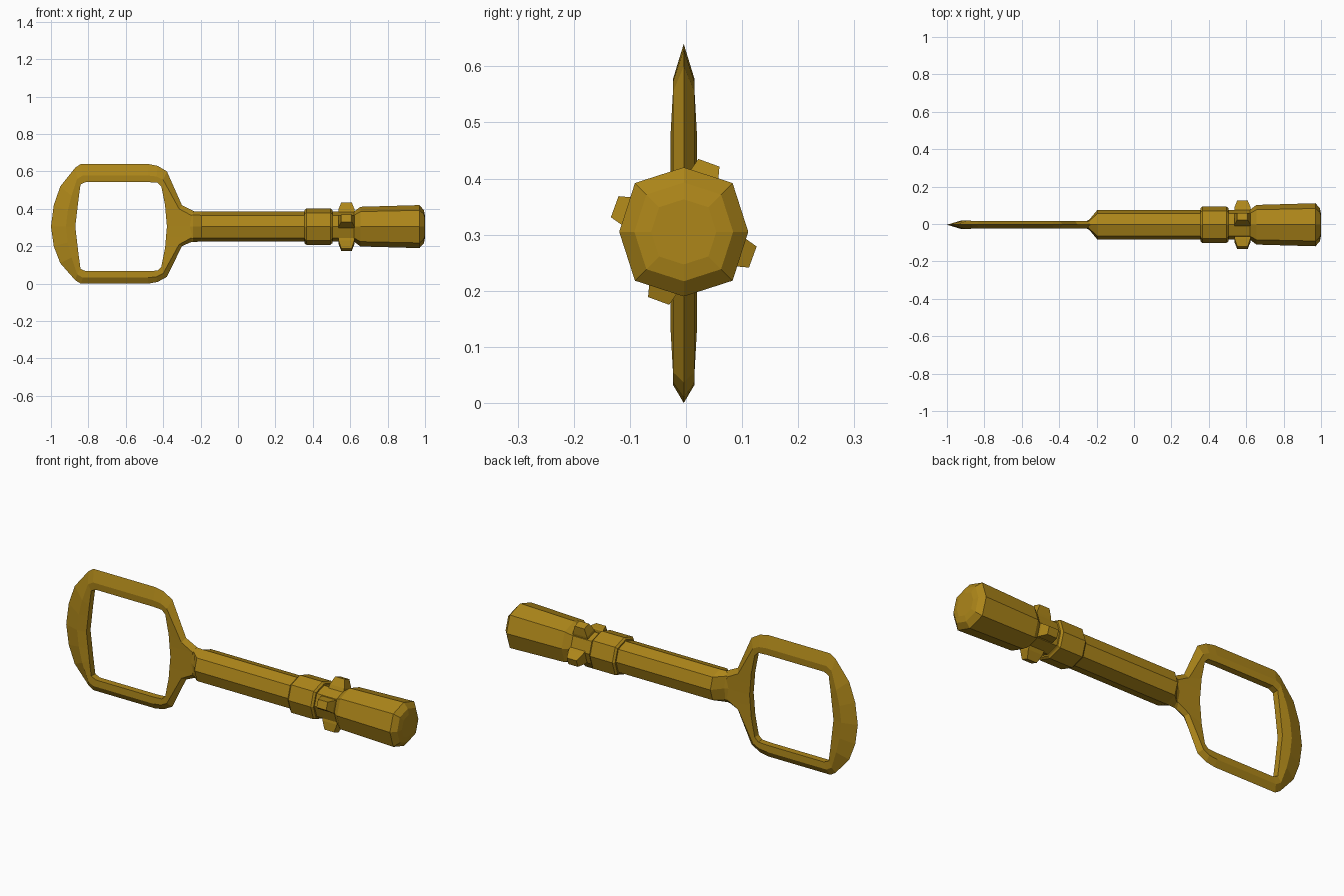
import bpy, bmesh, math
from mathutils import Vector

if "Cube" in bpy.data.objects:
    bpy.data.objects.remove(bpy.data.objects["Cube"])

CY, CZ = -0.004, 0.305   # axis of the shaft

gold = bpy.data.materials.new("dark_gold")
gold.diffuse_color = (0.42, 0.24, 0.01, 1)
gold.use_nodes = True
gold.node_tree.nodes["Principled BSDF"].inputs["Base Color"].default_value = gold.diffuse_color


def loft(name, rings, closed=False):
    """Skin equal-sized rings of points; close the chain or cap its ends."""
    bm = bmesh.new()
    vs = [[bm.verts.new(p) for p in ring] for ring in rings]
    n = len(vs[0])
    for i in range(len(vs) if closed else len(vs) - 1):
        a, b = vs[i], vs[(i + 1) % len(vs)]
        for j in range(n):
            k = (j + 1) % n
            bm.faces.new((a[j], a[k], b[k], b[j]))
    if not closed:
        bm.faces.new(vs[0])
        bm.faces.new(vs[-1])
    bmesh.ops.recalc_face_normals(bm, faces=bm.faces)
    me = bpy.data.meshes.new(name)
    bm.to_mesh(me)
    bm.free()
    me.materials.append(gold)
    ob = bpy.data.objects.new(name, me)
    bpy.context.collection.objects.link(ob)
    return ob


def octagon(x, ry, rz):
    pts = []
    for i in range(8):
        a = i * math.pi / 4
        k = 1.07 if i % 2 else 1.0
        pts.append((x, CY + ry * k * math.cos(a), CZ + rz * k * math.sin(a)))
    return pts


def turned(name, profile):
    return loft(name, [octagon(x, ry, rz) for x, ry, rz in profile])


# Shaft, flattened where it meets the handle
turned("shaft", [(-0.26, 0.018, 0.085), (-0.24, 0.026, 0.082), (-0.195, 0.08, 0.08),
                 (0.37, 0.08, 0.08)])
# Raised collar
turned("collar", [(0.355, 0.088, 0.088), (0.365, 0.097, 0.097), (0.495, 0.097, 0.097),
                  (0.505, 0.088, 0.088)])
# Narrow neck flaring into the heavy tip
turned("tip", [(0.49, 0.08, 0.08), (0.62, 0.08, 0.08), (0.655, 0.106, 0.106),
               (0.97, 0.115, 0.115), (0.994, 0.088, 0.088), (1.0, 0.058, 0.058)])

# Four tapered teeth around the neck
for i in range(4):
    a = math.radians(70 + 90 * i)
    out = Vector((0, math.cos(a), math.sin(a)))
    side = Vector((0, -math.sin(a), math.cos(a)))
    rings = []
    for r, hx, hw in ((0.05, 0.045, 0.036), (0.09, 0.042, 0.031), (0.131, 0.028, 0.02)):
        c = Vector((0.58, CY, CZ)) + out * r
        rings.append([c + Vector((sx * hx, 0, 0)) + side * (sw * hw)
                      for sx, sw in ((-1, -1), (1, -1), (1, 1), (-1, 1))])
    loft(f"tooth_{i + 1}", rings)

# Handle: sharp outer edge, bevel line and opening edge of the upper half (x, z)
half = [
    ((-0.22, 0.305), (-0.24, 0.305), (-0.38, 0.305)),
    ((-0.23, 0.385), (-0.25, 0.365), (-0.385, 0.36)),
    ((-0.30, 0.42), (-0.315, 0.40), (-0.39, 0.42)),
    ((-0.38, 0.60), (-0.40, 0.555), (-0.41, 0.52)),
    ((-0.43, 0.63), (-0.435, 0.573), (-0.43, 0.54)),
    ((-0.48, 0.64), (-0.48, 0.578), (-0.48, 0.543)),
    ((-0.84, 0.64), (-0.83, 0.578), (-0.815, 0.543)),
    ((-0.87, 0.62), (-0.86, 0.56), (-0.842, 0.53)),
    ((-0.95, 0.52), (-0.89, 0.47), (-0.853, 0.45)),
    ((-0.985, 0.42), (-0.91, 0.39), (-0.86, 0.39)),
    ((-1.0, 0.305), (-0.92, 0.305), (-0.87, 0.305)),
]


def section(col, flip):
    (ox, oz), (mx, mz), (ix, iz) = col
    if flip:
        oz, mz, iz = CZ - (oz - CZ) * CZ / 0.335, 2 * CZ - mz, 2 * CZ - iz
    t = 0.024 if mx < -0.88 else 0.019
    return [(ox, CY, oz), (mx, CY + t, mz), (ix, CY + 0.017, iz),
            (ix, CY - 0.017, iz), (mx, CY - t, mz)]


loft("handle", [section(c, False) for c in half]
     + [section(c, True) for c in reversed(half[1:-1])], closed=True)
